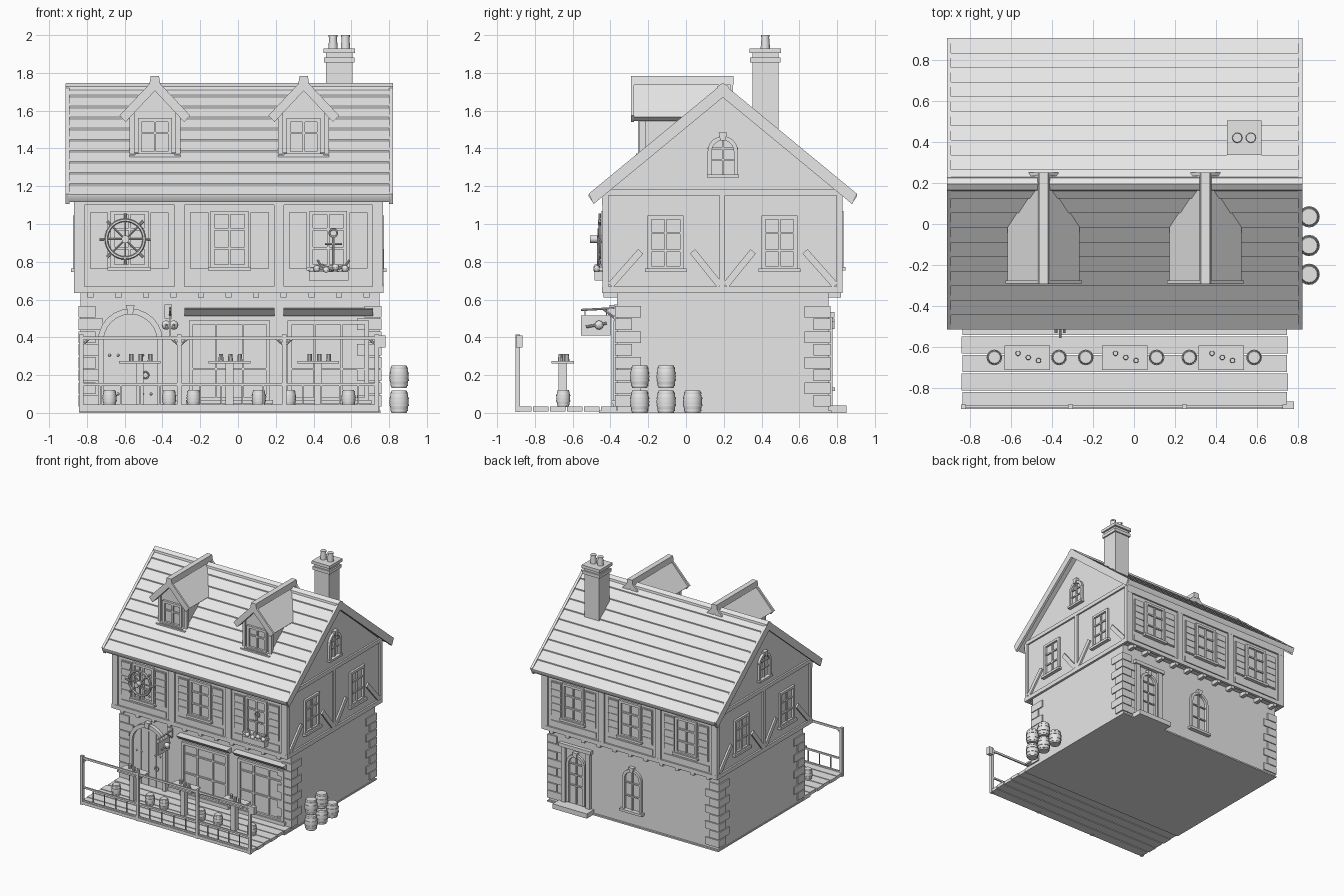
import bpy, bmesh, math
from mathutils import Matrix, Vector

if "Cube" in bpy.data.objects:
    bpy.data.objects.remove(bpy.data.objects["Cube"])

T, R = Matrix.Translation, Matrix.Rotation
stone = bpy.data.materials.new("pale_grey")
stone.diffuse_color = (0.8, 0.8, 0.8, 1)
stone.use_nodes = True
stone.node_tree.nodes["Principled BSDF"].inputs["Base Color"].default_value = stone.diffuse_color
parts = {}
M = Matrix.Identity(4)          # current placement of everything that is added


def add(part, verts, faces, mat=None):
    bm = parts.setdefault(part, bmesh.new())
    m = M @ mat if mat else M
    vs = [bm.verts.new(m @ Vector(v)) for v in verts]
    for f in faces:
        bm.faces.new([vs[i] for i in f])


def prism(part, pts, axis, a, b):
    """Extrude a 2D outline along an axis (x: pts are y,z / y: pts are x,z / z: pts are x,y)."""
    put = {'x': lambda p, d: (d, p[0], p[1]), 'y': lambda p, d: (p[0], d, p[1]),
           'z': lambda p, d: (p[0], p[1], d)}[axis]
    n = len(pts)
    add(part, [put(p, a) for p in pts] + [put(p, b) for p in pts],
        [range(n), range(n, 2 * n)] + [(i, (i + 1) % n, n + (i + 1) % n, n + i) for i in range(n)])


def box(part, x0, x1, y0, y1, z0, z1):
    prism(part, [(x0, y0), (x1, y0), (x1, y1), (x0, y1)], 'z', z0, z1)


def lathe(part, prof, mat, seg=16, ring=False):
    n = len(prof)
    vs = [(r * math.cos(t), r * math.sin(t), z) for t in (2 * math.pi * k / seg for k in range(seg)) for r, z in prof]
    fs = [(k * n + i, (k + 1) % seg * n + i, (k + 1) % seg * n + (i + 1) % n, k * n + (i + 1) % n)
          for k in range(seg) for i in range(n if ring else n - 1)]
    if not ring:
        fs += [[k * n for k in range(seg)], [k * n + n - 1 for k in range(seg)]]
    add(part, vs, fs, mat)


def rod(part, p, q, r, seg=8):
    p, q = Vector(p), Vector(q)
    d = q - p
    lathe(part, [(r, 0), (r, d.length)], T(p) @ d.to_track_quat('Z', 'Y').to_matrix().to_4x4(), seg)


def torus(part, c, r, t, seg=24):
    prof = [(r + t * math.cos(a * math.pi / 3), t * math.sin(a * math.pi / 3)) for a in range(6)]
    lathe(part, prof, T(c) @ R(math.pi / 2, 4, 'X'), seg, True)


def ball(part, c, r):
    prof = [(r * math.sin(a * math.pi / 8) + 1e-4, -r * math.cos(a * math.pi / 8)) for a in range(9)]
    lathe(part, prof, T(c), 10)


def brace(part, u0, z0, u1, z1, w, d):
    n = Vector((z0 - z1, u1 - u0)).normalized() * w / 2
    prism(part, [(u0 + n.x, z0 + n.y), (u1 + n.x, z1 + n.y), (u1 - n.x, z1 - n.y), (u0 - n.x, z0 - n.y)], 'y', -d, 0.01)


def arch(r, zc, z0, steps=12):
    return [(-r, z0)] + [(-r * math.cos(math.pi * k / steps), zc + r * math.sin(math.pi * k / steps))
                         for k in range(steps + 1)] + [(r, z0)]


def shift(pts, u):
    return [(x + u, z) for x, z in pts]


def frame(part, u, hw, z0, z1, t=0.02, d=0.018, cols=2, bars=(0.6,), sill=True):
    """Square window: surround, glazing bars and sill on the current wall."""
    for s in (-1, 1):
        e = sorted((u + s * hw, u + s * (hw - t)))
        box(part, *e, -d, 0.01, z0, z1)
    box(part, u - hw, u + hw, -d, 0.01, z1 - t, z1)
    box(part, u - hw, u + hw, -d, 0.01, z0, z0 + t)
    for k in range(1, cols):
        c = u - hw + 2 * hw * k / cols
        box(part, c - 0.006, c + 0.006, -d * 0.6, 0.01, z0, z1)
    for b in bars:
        z = z0 + (z1 - z0) * b
        box(part, u - hw, u + hw, -d * 0.6, 0.01, z - 0.006, z + 0.006)
    if sill:
        box(part, u - hw - 0.015, u + hw + 0.015, -d - 0.012, 0.01, z0 - 0.012, z0 + 0.008)


def arched(part, u, r, zc, z0, t=0.022, d=0.02, bars=()):
    """Arched surround with keystone and glazing bars."""
    prism(part, shift(arch(r, zc, z0) + arch(r - t, zc, z0)[::-1], u), 'y', -d, 0.01)
    prism(part, shift([(-.014, zc + r - t), (.014, zc + r - t), (.022, zc + r + .02), (-.022, zc + r + .02)], u), 'y', -d - .01, .01)
    for z in bars:
        box(part, u - r, u + r, -0.012, 0.01, z - 0.005, z + 0.005)
    if bars:
        box(part, u - 0.005, u + 0.005, -0.012, 0.01, z0, zc + r - t)


def barrel(part, x, y, z, r, h):
    lathe(part, [(r * .78, 0), (r * .84, h * .08), (r * .93, h * .25), (r, h * .5), (r * .93, h * .75), (r * .84, h * .92), (r * .78, h)], T((x, y, z)))
    for f, w in ((.12, .87), (.34, .98), (.66, .98), (.88, .87)):
        lathe(part, [(r * w + .002, h * (f - .03)), (r * w + .002, h * (f + .03))], T((x, y, z)))


# Main walls and floor
box("floor", -.84, .755, -.46, .77, 0, .012)
box("ground_walls", -.835, .75, -.365, .755, .005, .65)
prism("upper_walls", [(-.43, .645), (.815, .645), (.815, 1.168), (.1925, 1.69), (-.43, 1.168)], 'x', -.855, .755)

# Corner quoins, alternating long and short
for sx, cx in ((-1, -.845), (1, .76)):
    for sy, cy in ((-1, -.375), (1, .765)):
        for k in range(8):
            lx, ly = (.09, .137) if k % 2 else (.13, .09)
            z = .03 + k * .0675
            box("quoins", *sorted((cx, cx - sx * lx)), *sorted((cy, cy - sy * ly)), z + .003, z + .0645)

# Roof with stepped rows, bargeboards and ridge cap
SL = .824
roof = [(.195, 1.735)]
for k in range(10):
    y = .071 * (k + 1)
    roof += [(.195 + y, 1.735 - SL * y + .006), (.195 + y, 1.735 - SL * y - .003)]
roof += [(.885, 1.117)]
roof = [(.39 - y, z) for y, z in roof[:0:-1]] + roof + [(.195, 1.683)]
prism("roof", roof, 'x', -.9, .81)
barge = [(-.515, 1.16), (.195, 1.745), (.905, 1.16), (.88, 1.105), (.195, 1.67), (-.49, 1.105)]
for a in (-.912, .80):
    prism("bargeboards", barge, 'x', a, a + .02)
prism("ridge_cap", [(.16, 1.70), (.165, 1.728), (.195, 1.747), (.225, 1.728), (.23, 1.70)], 'x', -.91, .82)

# Dormers
for cx in (-.44, .348):
    M = T((cx, 0, 0))
    prism("dormer_walls", [(-.125, 1.3), (.125, 1.3), (.125, 1.6), (0, 1.725), (-.125, 1.6)], 'y', -.235, .1)
    slab = [(-.175, 1.567), (0, 1.755), (.175, 1.567), (.15, 1.545), (0, 1.71), (-.15, 1.545)]
    prism("dormer_roofs", slab, 'y', -.28, .235)
    edge = [(-.187, 1.575), (0, 1.772), (.187, 1.575), (.155, 1.54), (0, 1.705), (-.155, 1.54)]
    for y in (-.29, .235):
        prism("dormer_bargeboards", edge, 'y', y, y + .015)
    prism("dormer_ridges", [(-.03, 1.735), (-.022, 1.783), (.022, 1.783), (.03, 1.735)], 'y', -.292, .252)
    M = T((cx, -.235, 0))
    frame("dormer_windows", 0, .09, 1.365, 1.56)
    box("dormer_windows", -.135, .135, -.035, .01, 1.345, 1.365)
    for s in (-.122, .122):
        box("dormer_posts", s - .013, s + .013, -.01, .02, 1.36, 1.6)
M = Matrix.Identity(4)

# Chimney
cx, cy = .536, .42
for r, z0, z1 in ((.069, 1.4, 1.93), (.08, 1.855, 1.882), (.084, 1.905, 1.93)):
    box("chimney", cx - r, cx + r, cy - r, cy + r, z0, z1)
for s in (-.033, .033):
    lathe("chimney_pots", [(.025, 1.93), (.02, 1.99), (.023, 1.99), (.023, 2.0)], T((cx + s, cy, 0)), 12)

# Upper storey timbering, windows and shutters, front and back
for ang, origin in ((0, (0, -.43, 0)), (math.pi, (-.1, .815, 0))):
    M = T(origin) @ R(ang, 4, 'Z')
    box("timber_beams", -.868, .768, -.014, .01, .635, .67)
    box("timber_beams", -.868, .768, -.014, .01, 1.1, 1.17)
    for u in (-.84, -.31, .217, .74):
        box("timber_posts", u - .027, u + .027, -.013, .01, .66, 1.12)
    for u in (-.575, -.045, .478):
        box("skirting_panels", u - .21, u + .21, -.007, .01, .68, .728)
        frame("upper_windows", u, .1, .765, 1.07, bars=(.35, .68))
        for s in (-.16, .16):
            box("shutters", u + s - .048, u + s + .048, -.008, .01, .765, 1.06)
            for k in range(5):
                box("shutters", u + s - .044, u + s + .044, -.013, .01, .772 + k * .058, .82 + k * .058)
    for k in range(11):
        u = -.78 + k * .146
        box("joist_ends", u - .016, u + .016, -.006, .07, .612, .645)

# Gable sides
for ang, origin in ((math.pi / 2, (.755, 0, 0)), (-math.pi / 2, (-.855, .385, 0))):
    M = T(origin) @ R(ang, 4, 'Z')
    box("timber_beams", -.442, .827, -.014, .01, .635, .67)
    box("timber_beams", -.442, .827, -.014, .01, 1.15, 1.182)
    for u in (-.426, .1925, .811):
        box("timber_posts", u - .015, u + .015, -.013, .01, .66, 1.16)
    for u in (-.108, .495):
        frame("upper_windows", u, .095, .757, 1.045, bars=(.35, .68))
    for a, b in ((-.4, -.24), (.18, .035), (.21, .355), (.79, .63)):
        brace("diagonal_braces", a, .675, b, .855, .036, .014)
    arched("gable_windows", .195, .08, 1.385, 1.255, bars=(1.34, 1.4))
    box("gable_windows", .11, .28, -.03, .01, 1.245, 1.262)

# Front door
M = T((-.57, -.365, 0))
arched("front_door_arch", 0, .172, .38, .01, t=.03, d=.03)
prism("front_door", arch(.142, .38, .01), 'y', -.01, .01)
for u in (-.07, 0, .07):
    box("front_door", u - .002, u + .002, -.013, 0, .03, .49)
for u in (-.11, -.065, .065, .11):
    for z in (.1, .305):
        ball("door_studs", (u, -.012, z), .007)
torus("door_ring", (.08, -.02, .2), .017, .004, 14)

# Shop windows with sloped cornices
for u in (-.045, .478):
    M = T((u, -.365, 0))
    prism("shop_cornices", [(.01, .555), (-.06, .55), (-.055, .545), (-.02, .512), (.01, .512)], 'x', -.238, .238)
    frame("shop_windows", 0, .215, .06, .49, t=.022, cols=3, bars=(.4, .78))
    box("shop_windows", -.225, .225, -.022, .01, .012, .06)

# Back door with step, arched back window
M = T((0, .755, 0)) @ R(math.pi, 4, 'Z')
box("back_step", -.65, -.33, -.095, .01, 0, .04)
for u in (-.605, -.375):
    box("back_door", u - .02, u + .02, -.02, .01, .04, .51)
box("back_door", -.64, -.34, -.03, .01, .505, .535)
arched("back_door", -.49, .085, .38, .05, bars=(.2, .29, .38))
arched("back_window", .035, .09, .39, .13, bars=(.25, .36))
box("back_window", -.07, .14, -.035, .01, .115, .135)

# Hanging sign
M = Matrix.Identity(4)
rod("sign_bracket", (-.36, -.365, .555), (-.36, -.555, .545), .006)
rod("sign_bracket", (-.36, -.365, .49), (-.36, -.44, .55), .005)
box("sign_board", -.366, -.354, -.555, -.4, .41, .515)
for y in (-.535, -.42):
    rod("sign_bracket", (-.36, y, .51), (-.36, y, .55), .003)
for s in (-.02, .02):
    ball("sign_emblem", (-.36 + s, -.46, .465), .024)
    rod("sign_emblem", (-.36 + s, -.53, .455), (-.36 + s, -.42, .475), .007)
box("wall_plaque", -.39, -.35, -.38, -.36, .5, .575)

# Ship wheel
W = Vector((-.597, -.457, .92))
torus("ship_wheel", W, .1, .009, 32)
rod("ship_wheel", W + Vector((0, .02, 0)), W - Vector((0, .05, 0)), .02, 12)
for k in range(8):
    d = Vector((math.cos(k * math.pi / 4), 0, math.sin(k * math.pi / 4)))
    rod("ship_wheel", W, W + d * .115, .005)
    rod("ship_wheel", W + d * .112, W + d * .135, .007)

# Anchor and flower box
rod("anchor", (.505, -.465, .76), (.505, -.465, .94), .007)
torus("anchor", (.505, -.465, .952), .02, .005, 16)
rod("anchor", (.46, -.465, .895), (.55, -.465, .895), .005)
for s in (-1, 1):
    rod("anchor", (.505, -.465, .76), (.505 + s * .06, -.465, .775), .008)
    rod("anchor", (.505 + s * .06, -.465, .772), (.505 + s * .085, -.465, .81), .006)
box("flower_box", .375, .585, -.485, -.43, .7, .748)
for k in range(8):
    ball("flowers", (.392 + k * .025, -.46 + .012 * (-1) ** k, .755 + .008 * (k % 3)), .018)

# Terrace planks
for k, y in enumerate((-.86, -.77, -.68, -.59, -.5, -.41)):
    w = .005 * (k % 2)
    box("terrace_planks", -.835 - w, .745 + w, y - .041, y + .041, .008, .034)

# Railing
posts = (-.83, -.31, .245, .735)
for x in posts:
    box("railing_posts", x - .012, x + .012, -.902, -.878, .005, .415)
    for s in (-1, 1):
        if -.83 <= x + s * .04 <= .74:
            rod("railing_braces", (x, -.89, .355), (x + s * .045, -.89, .395), .006)
for z0, z1 in ((.388, .405), (.143, .157), (.03, .045)):
    box("railing_rails", posts[0], posts[-1], -.896, -.884, z0, z1)
for a, b in zip(posts, posts[1:]):
    for k in range(1, 5):
        x = a + (b - a) * k / 5
        box("balusters", x - .004, x + .004, -.894, -.886, .035, .15)
box("railing_lanterns", .742, .78, -.9, -.865, .345, .41)

# Tables, mugs and barrel stools
for x in (-.52, -.045, .425):
    box("tables", x - .11, x + .11, -.712, -.593, .262, .276)
    box("tables", x - .02, x + .02, -.675, -.63, .03, .265)
    for dx, dy in ((-.045, .02), (.005, 0), (.055, -.015)):
        lathe("mugs", [(.013, .276), (.011, .312)], T((x + dx, -.65 + dy, 0)), 10)
for x in (-.68, -.365, -.235, .11, .27, .585):
    barrel("barrel_stools", x, -.65, .034, .037, .088)

# Stacked barrels beside the house
for y, z in ((-.245, 0), (-.105, 0), (.035, 0), (-.245, .133), (-.105, .133)):
    barrel("stacked_barrels", .853, y, z, .051, .118)

# Build the objects
for name, bm in parts.items():
    bmesh.ops.recalc_face_normals(bm, faces=bm.faces)
    me = bpy.data.meshes.new(name)
    bm.to_mesh(me)
    bm.free()
    me.materials.append(stone)
    ob = bpy.data.objects.new(name, me)
    bpy.context.collection.objects.link(ob)
    ob.select_set(True)
    bpy.context.view_layer.objects.active = ob
bpy.ops.object.shade_smooth_by_angle(angle=math.radians(35))
